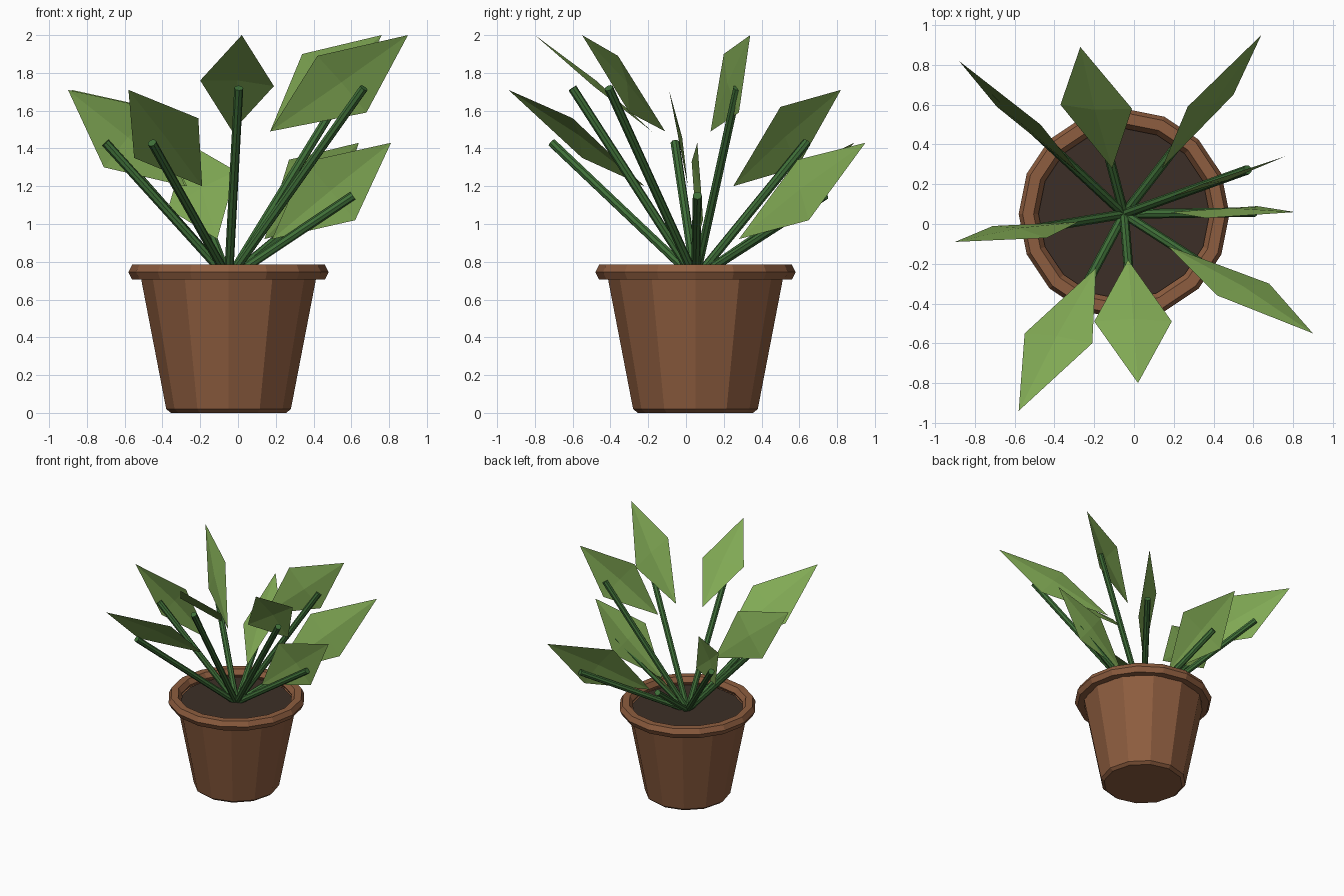
import bpy, bmesh, math
from mathutils import Vector

if "Cube" in bpy.data.objects:
    bpy.data.objects.remove(bpy.data.objects["Cube"])

CX, CY = -0.05, 0.05


def material(name, rgb):
    m = bpy.data.materials.new(name)
    m.diffuse_color = (*rgb, 1)
    m.use_nodes = True
    m.node_tree.nodes["Principled BSDF"].inputs["Base Color"].default_value = m.diffuse_color
    return m


clay = material("clay", (0.27, 0.11, 0.05))
earth = material("earth", (0.045, 0.028, 0.02))
stem_green = material("stem_green", (0.05, 0.16, 0.04))
leaf_green = material("leaf_green", (0.22, 0.40, 0.09))


def finish(bm, name, mat, recalc=True):
    if recalc:
        bmesh.ops.recalc_face_normals(bm, faces=bm.faces[:])
    me = bpy.data.meshes.new(name)
    bm.to_mesh(me)
    bm.free()
    me.materials.append(mat)
    ob = bpy.data.objects.new(name, me)
    bpy.context.collection.objects.link(ob)
    return ob


def lathe(name, profile, sides, mat, closed=False, cap=False):
    bm = bmesh.new()
    rings = []
    for r, z in profile:
        rings.append([bm.verts.new((CX + r * math.cos(2 * math.pi * i / sides),
                                    CY + r * math.sin(2 * math.pi * i / sides), z))
                      for i in range(sides)])
    pairs = list(zip(rings, rings[1:]))
    if closed:
        pairs.append((rings[-1], rings[0]))
    for a, b in pairs:
        for i in range(sides):
            j = (i + 1) % sides
            bm.faces.new((a[i], a[j], b[j], b[i]))
    if cap:
        bm.faces.new(rings[0])
        bm.faces.new(rings[-1])
    return finish(bm, name, mat)


def stem(name, start, end, radius=0.024):
    d = Vector(end) - Vector(start)
    bm = bmesh.new()
    bmesh.ops.create_cone(bm, cap_ends=True, segments=8, radius1=radius,
                          radius2=radius, depth=d.length)
    bm.transform(d.to_track_quat('Z', 'Y').to_matrix().to_4x4())
    bmesh.ops.translate(bm, verts=bm.verts[:], vec=(Vector(start) + Vector(end)) / 2)
    return finish(bm, name, stem_green)


def leaf(name, tip, side_a, base, side_b):
    # shallow four-facet diamond with a slightly raised middle
    pts = [Vector(p) for p in (tip, side_a, base, side_b)]
    n = (pts[2] - pts[0]).cross(pts[3] - pts[1]).normalized()
    if n.z < 0:
        pts.reverse()
        n = -n
    if (pts[1] - pts[0]).cross(pts[2] - pts[1]).dot(n) < 0:
        pts.reverse()
    bm = bmesh.new()
    vs = [bm.verts.new(p) for p in pts]
    mid = bm.verts.new(sum(pts, Vector()) / 4 + n * 0.02)
    for i in range(4):
        bm.faces.new((vs[i], vs[(i + 1) % 4], mid))
    return finish(bm, name, leaf_green, recalc=False)


# Pot, rim and soil
lathe("pot_body", [(0.305, 0), (0.33, 0.02), (0.465, 0.72)], 12, clay, cap=True)
lathe("pot_rim", [(0.51, 0.705), (0.53, 0.745), (0.51, 0.785),
                  (0.455, 0.785), (0.43, 0.745), (0.455, 0.705)], 16, clay, closed=True)
lathe("soil", [(0.43, 0.70), (0.43, 0.725)], 16, earth, cap=True)

# Leaves: tip, upper side, base, lower side
leaves = [
    ((0.90, -0.55, 2.00), (0.42, -0.36, 1.89), (0.17, -0.11, 1.49), (0.68, -0.30, 1.59)),
    ((0.64, 0.95, 1.43), (0.27, 0.59, 1.34), (0.14, 0.28, 0.92), (0.50, 0.65, 1.02)),
    ((0.76, 0.34, 2.00), (0.34, 0.20, 1.90), (0.17, 0.13, 1.49), (0.58, 0.28, 1.59)),
    ((0.81, 0.06, 1.43), (0.36, 0.03, 1.33), (0.18, 0.06, 0.92), (0.62, 0.09, 1.02)),
    ((0.02, -0.80, 2.00), (-0.20, -0.49, 1.76), (-0.03, -0.18, 1.49), (0.19, -0.49, 1.73)),
    ((-0.58, -0.94, 1.71), (-0.21, -0.60, 1.56), (-0.19, -0.22, 1.20), (-0.55, -0.55, 1.35)),
    ((-0.90, -0.09, 1.71), (-0.44, -0.07, 1.61), (-0.28, 0.01, 1.20), (-0.71, -0.01, 1.30)),
    ((-0.88, 0.82, 1.71), (-0.47, 0.50, 1.62), (-0.27, 0.25, 1.20), (-0.69, 0.59, 1.30)),
    ((-0.27, 0.89, 1.43), (-0.01, 0.58, 1.28), (-0.11, 0.28, 0.92), (-0.37, 0.60, 1.08)),
]
for i, pts in enumerate(leaves, 1):
    leaf(f"leaf_{i}", *pts)
    # each stem ends partway along its leaf
    tip, base = Vector(pts[0]), Vector(pts[2])
    end = base.lerp(tip, 0.68)
    end.z = base.z + 0.23
    stem(f"stem_{i}", (CX, CY, 0.71), end)
